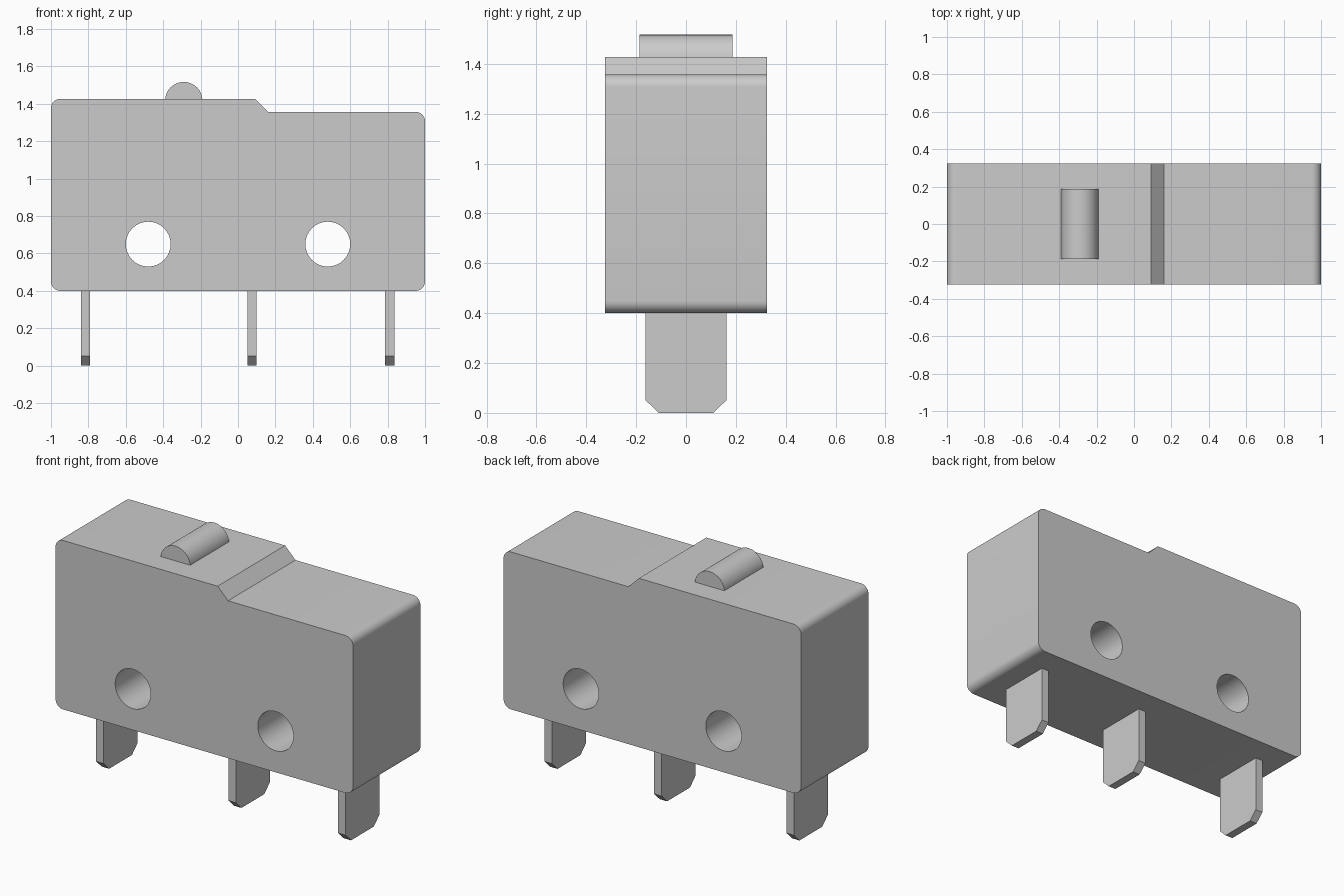
import bpy, bmesh
from math import sin, cos, pi, radians

if "Cube" in bpy.data.objects:
    bpy.data.objects.remove(bpy.data.objects["Cube"])


def arc(cx, cz, r, a0, a1, n):
    """Points along an arc, angles in degrees."""
    return [(cx + r * cos(radians(a0 + (a1 - a0) * i / n)),
             cz + r * sin(radians(a0 + (a1 - a0) * i / n))) for i in range(n + 1)]


def prism(name, profile, axis, lo, hi):
    """Extrude a closed (horizontal, z) profile along x or y from lo to hi."""
    bm = bmesh.new()
    place = (lambda p: (lo, p[0], p[1])) if axis == 'x' else (lambda p: (p[0], lo, p[1]))
    face = bm.faces.new([bm.verts.new(place(p)) for p in profile])
    ext = bmesh.ops.extrude_face_region(bm, geom=[face])
    verts = [v for v in ext['geom'] if isinstance(v, bmesh.types.BMVert)]
    d = hi - lo
    bmesh.ops.translate(bm, verts=verts, vec=(d, 0, 0) if axis == 'x' else (0, d, 0))
    bmesh.ops.recalc_face_normals(bm, faces=bm.faces)
    mesh = bpy.data.meshes.new(name)
    bm.to_mesh(mesh)
    bm.free()
    obj = bpy.data.objects.new(name, mesh)
    bpy.context.collection.objects.link(obj)
    return obj


def select(obj):
    bpy.ops.object.select_all(action='DESELECT')
    obj.select_set(True)
    bpy.context.view_layer.objects.active = obj


# Housing: rounded corners and a sloped step in the top
R, BOTTOM, TOP, STEP, DEPTH = 0.05, 0.4, 1.427, 1.357, 0.324
outline = (arc(-1 + R, BOTTOM + R, R, 180, 270, 8)
           + arc(1 - R, BOTTOM + R, R, 270, 360, 8)
           + arc(1 - R, STEP - R, R, 0, 90, 8)
           + [(0.16, STEP), (0.09, TOP)]
           + arc(-1 + R, TOP - R, R, 90, 180, 8))
housing = prism("housing", outline, 'y', -DEPTH, DEPTH)

# Mounting holes straight through the housing
for x in (-0.48, 0.48):
    cutter = prism("hole_cutter", arc(x, 0.65, 0.12, 0, 360, 32)[:-1], 'y', -0.5, 0.5)
    cutter.hide_render = True
    mod = housing.modifiers.new("hole", 'BOOLEAN')
    mod.operation = 'DIFFERENCE'
    mod.solver = 'EXACT'
    mod.object = cutter
    select(housing)
    bpy.ops.object.modifier_apply(modifier=mod.name)
    bpy.data.objects.remove(cutter)

# Plunger button: half cylinder on the top
button = prism("button", arc(-0.29, 1.417, 0.1, 0, 180, 16), 'y', -0.187, 0.187)

for obj in (housing, button):
    select(obj)
    bpy.ops.object.shade_smooth_by_angle(angle=radians(30))

# Terminal pins: flat blades with clipped lower corners
blade = [(-0.163, 0.41), (-0.163, 0.052), (-0.11, 0), (0.11, 0), (0.163, 0.052), (0.163, 0.41)]
for side, x in (("left", -0.815), ("middle", 0.075), ("right", 0.812)):
    prism(side + "_terminal", blade, 'x', x - 0.025, x + 0.025)
